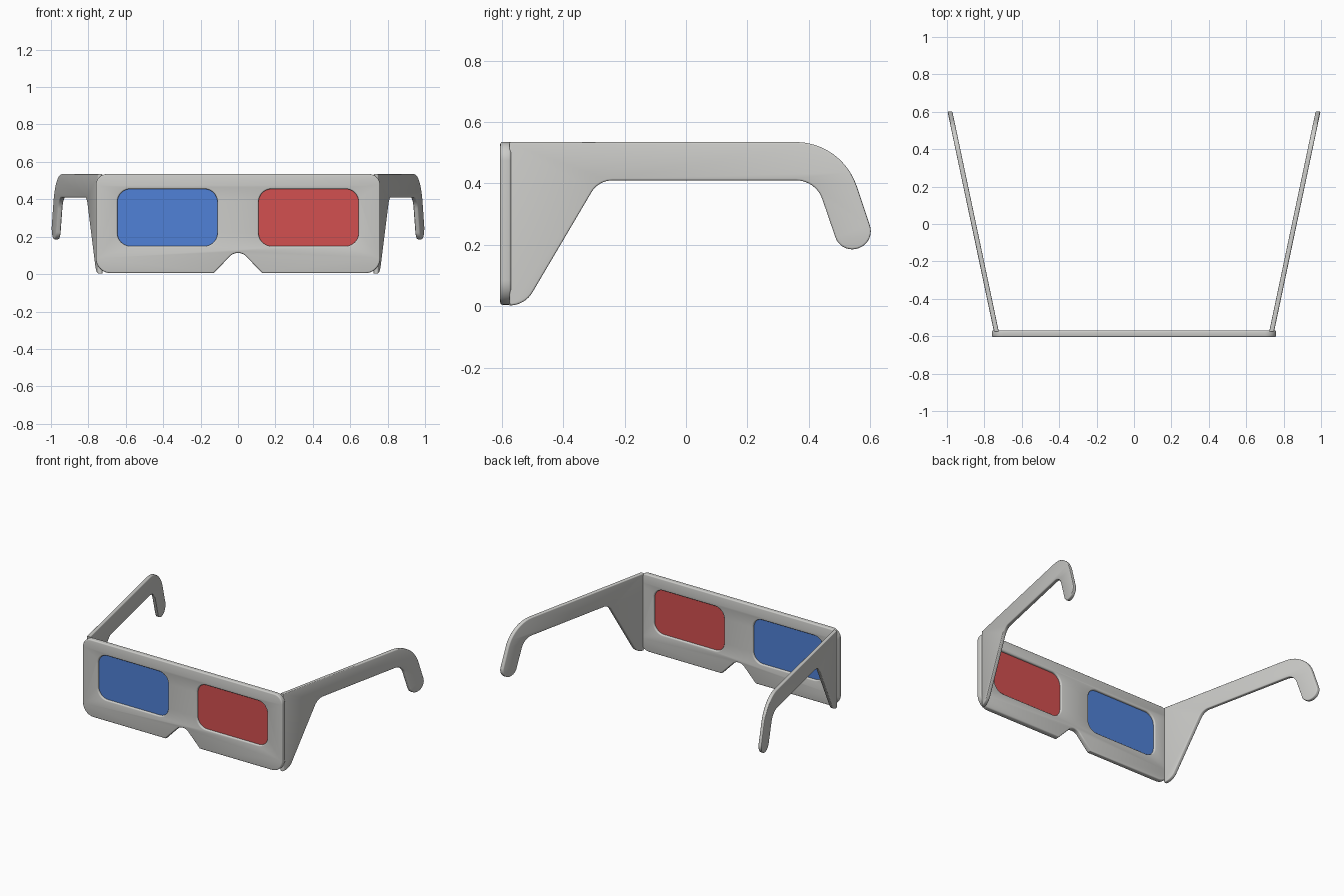
import bpy, bmesh, math
from mathutils import Vector

cube = bpy.data.objects.get("Cube")
if cube:
    bpy.data.objects.remove(cube, do_unlink=True)


def material(name, color):
    m = bpy.data.materials.new(name)
    m.use_nodes = True
    m.diffuse_color = (*color, 1)
    bsdf = next(n for n in m.node_tree.nodes if n.type == 'BSDF_PRINCIPLED')
    bsdf.inputs["Base Color"].default_value = (*color, 1)
    return m


card = material("light grey card", (0.60, 0.60, 0.58))
blue = material("blue film", (0.08, 0.22, 0.68))
red = material("red film", (0.65, 0.08, 0.08))


def rounded(corners, steps=10):
    """Outline of a polygon whose corners (u, v, radius) are filleted."""
    out = []
    for i, (u, v, r) in enumerate(corners):
        p = Vector((u, v))
        if r == 0:
            out.append(p)
            continue
        a = (Vector(corners[i - 1][:2]) - p).normalized()
        b = (Vector(corners[(i + 1) % len(corners)][:2]) - p).normalized()
        half = a.angle(b) / 2
        centre = p + (a + b).normalized() * (r / math.sin(half))
        start = p + a * (r / math.tan(half)) - centre
        end = p + b * (r / math.tan(half)) - centre
        sweep = start.angle(end)
        for k in range(steps + 1):
            t = k / steps
            out.append(centre + (start * math.sin((1 - t) * sweep)
                                 + end * math.sin(t * sweep)) / math.sin(sweep))
    return out


def box(u0, u1, v0, v1, r):
    return [(u0, v0, r), (u1, v0, r), (u1, v1, r), (u0, v1, r)]


def sheet(name, outlines, thickness, bevel, mat, place):
    """Cut a sheet with holes and soft edges, then map (u, v, w) into space."""
    curve = bpy.data.curves.new(name, 'CURVE')
    curve.dimensions = '2D'
    curve.fill_mode = 'BOTH'
    curve.extrude = thickness / 2 - bevel
    curve.bevel_depth = bevel
    curve.bevel_resolution = 2
    curve.offset = -bevel
    for outline in outlines:
        pts = rounded(outline)
        spline = curve.splines.new('POLY')
        spline.points.add(len(pts) - 1)
        for sp, p in zip(spline.points, pts):
            sp.co = (p.x, p.y, 0, 1)
        spline.use_cyclic_u = True
    helper = bpy.data.objects.new(name + " helper", curve)
    bpy.context.collection.objects.link(helper)
    graph = bpy.context.evaluated_depsgraph_get()
    mesh = bpy.data.meshes.new_from_object(helper.evaluated_get(graph))
    bpy.data.objects.remove(helper, do_unlink=True)
    bm = bmesh.new()
    bm.from_mesh(mesh)
    bmesh.ops.remove_doubles(bm, verts=bm.verts, dist=0.0001)
    for v in bm.verts:
        v.co = place(*v.co)
    bmesh.ops.recalc_face_normals(bm, faces=bm.faces)
    bm.to_mesh(mesh)
    bm.free()
    mesh.materials.clear()
    mesh.materials.append(mat)
    obj = bpy.data.objects.new(name, mesh)
    bpy.context.collection.objects.link(obj)
    bpy.ops.object.select_all(action='DESELECT')
    obj.select_set(True)
    bpy.context.view_layer.objects.active = obj
    bpy.ops.object.shade_smooth_by_angle(angle=math.radians(35))
    return obj


def front_plane(u, v, w):
    return (u, -0.587 + w, v)


# Front frame with nose notch and two lens windows
frame = [(-0.76, 0.005, 0.08), (-0.13, 0.005, 0), (0, 0.14, 0.06), (0.13, 0.005, 0),
         (0.76, 0.005, 0.08), (0.76, 0.535, 0.06), (-0.76, 0.535, 0.06)]
windows = [box(-0.645, -0.11, 0.15, 0.455, 0.07), box(0.11, 0.645, 0.15, 0.455, 0.07)]
sheet("front_frame", [frame] + windows, 0.036, 0.008, card, front_plane)

# Coloured lenses held inside the frame
sheet("right_lens", [box(-0.655, -0.10, 0.14, 0.465, 0.07)], 0.008, 0, blue, front_plane)
sheet("left_lens", [box(0.10, 0.655, 0.14, 0.465, 0.07)], 0.008, 0, red, front_plane)

# Splayed temple arms with hooked ends
arm = [(-0.575, 0.535, 0), (0.508, 0.535, 0.21), (0.617, 0.208, 0.058),
       (0.505, 0.170, 0.058), (0.423, 0.41, 0.09), (-0.285, 0.41, 0.08),
       (-0.525, 0.003, 0.085), (-0.575, 0.003, 0)]
for name, side in (("right_arm", -1), ("left_arm", 1)):
    sheet(name, [arm], 0.026, 0.006, card,
          lambda u, v, w: (side * (0.737 + (u + 0.57) * 0.211 + w), u, v))
